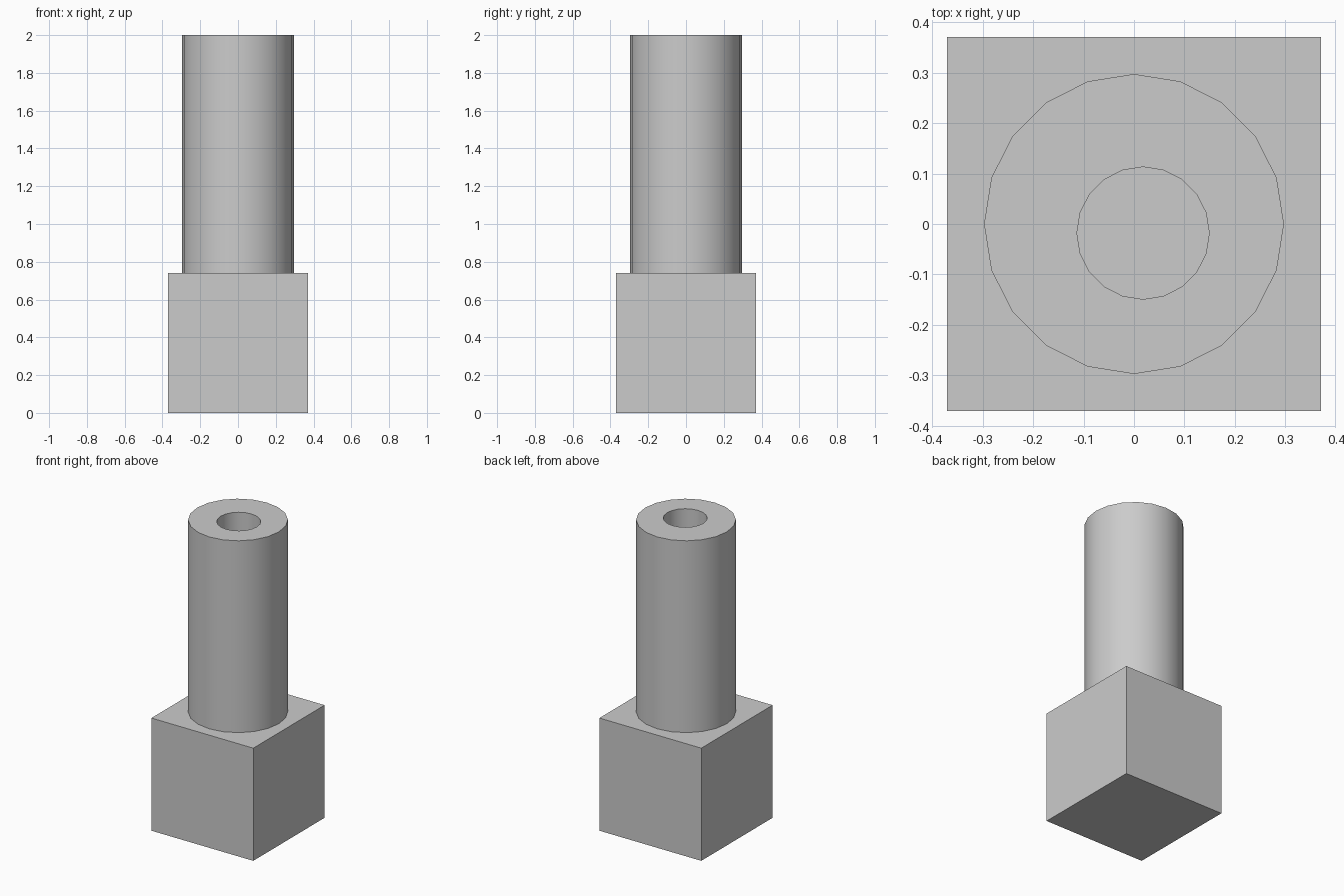
import bpy, bmesh, math

cube = bpy.data.objects.get("Cube")
if cube:
    bpy.data.objects.remove(cube, do_unlink=True)

BASE = 0.74      # edge length of the base block
TOP = 2.0
SIDES = 20

grey = bpy.data.materials.new("plain grey")
grey.use_nodes = True
colour = (0.6, 0.6, 0.6, 1)
grey.diffuse_color = colour
grey.node_tree.nodes["Principled BSDF"].inputs["Base Color"].default_value = colour


def ring(bm, radius, z, cx=0, cy=0):
    """Closed loop of vertices around the vertical axis."""
    angles = [math.tau * i / SIDES for i in range(SIDES)]
    return [bm.verts.new((cx + radius * math.cos(a), cy + radius * math.sin(a), z))
            for a in angles]


def bridge(bm, lower, upper):
    for i in range(SIDES):
        j = (i + 1) % SIDES
        bm.faces.new((lower[i], lower[j], upper[j], upper[i]))


def finish(bm, name):
    bmesh.ops.recalc_face_normals(bm, faces=bm.faces)
    mesh = bpy.data.meshes.new(name)
    bm.to_mesh(mesh)
    bm.free()
    mesh.materials.append(grey)
    obj = bpy.data.objects.new(name, mesh)
    bpy.context.collection.objects.link(obj)
    return obj


# Square base block
bm = bmesh.new()
bmesh.ops.create_cube(bm, size=BASE)
bmesh.ops.translate(bm, verts=bm.verts, vec=(0, 0, BASE / 2))
finish(bm, "base_block")

# Round column with a slightly off-centre bore down to the block
bm = bmesh.new()
bore = dict(radius=0.131, cx=0.018, cy=-0.018)
loops = [ring(bm, 0.297, BASE), ring(bm, 0.297, TOP),
         ring(bm, z=TOP, **bore), ring(bm, z=BASE + 0.002, **bore)]
for lower, upper in zip(loops, loops[1:]):
    bridge(bm, lower, upper)
bm.faces.new(loops[0])
bm.faces.new(loops[-1])
column = finish(bm, "hollow_column")

bpy.ops.object.select_all(action='DESELECT')
column.select_set(True)
bpy.context.view_layer.objects.active = column
bpy.ops.object.shade_smooth_by_angle(angle=math.radians(30))
